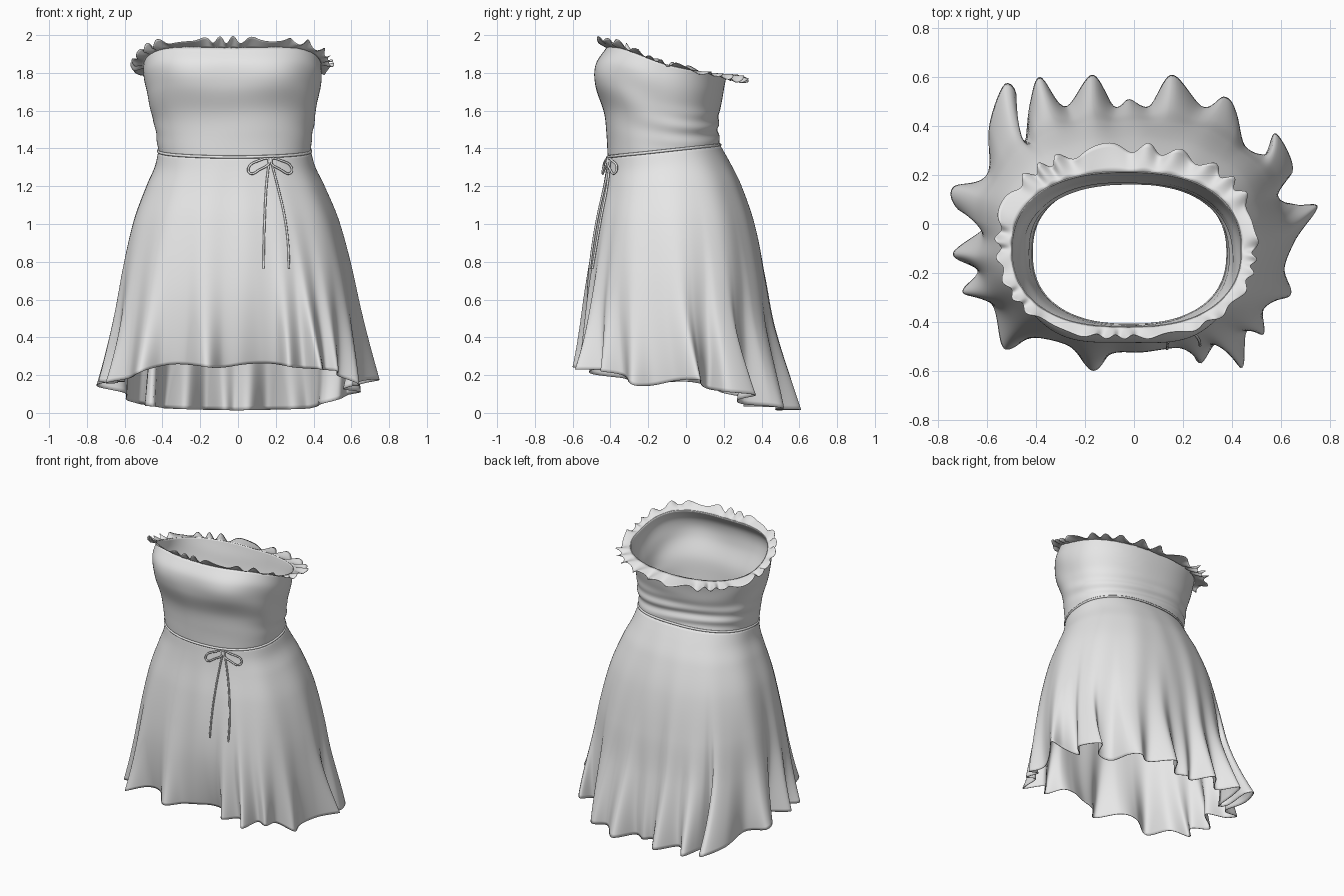
import bpy
from math import sin, cos, pi, exp, atan2, degrees
from mathutils import Vector
from mathutils.bvhtree import BVHTree

cube = bpy.data.objects.get("Cube")
if cube:
    bpy.data.objects.remove(cube)

SEGMENTS = 420

fabric = bpy.data.materials.new("pale_grey_fabric")
fabric.use_nodes = True
fabric.diffuse_color = (0.84, 0.84, 0.84, 1)
fabric.node_tree.nodes["Principled BSDF"].inputs["Base Color"].default_value = fabric.diffuse_color


def smooth(stops, values, t):
    """Smooth curve through the values at the given stops."""
    last = len(stops) - 1

    def slope(k):
        lo, hi = max(k - 1, 0), min(k + 1, last)
        return (values[hi] - values[lo]) / (stops[hi] - stops[lo])

    i = 0
    while i < last - 1 and t > stops[i + 1]:
        i += 1
    span = stops[i + 1] - stops[i]
    u = (t - stops[i]) / span
    v = 1 - u
    return (values[i] * (1 + 2 * u) * v * v + values[i + 1] * u * u * (3 - 2 * u)
            + span * u * v * (slope(i) * v - slope(i + 1) * u))


def bump(distance, width):
    return exp(-(distance / width) ** 2)


def wrap(a):
    return (a + pi) % (2 * pi) - pi


def oval(a, cx, half, front, back, scale):
    """Point of a squarish oval; angle zero faces the front, rising towards +x."""
    r = scale * (abs(sin(a)) ** POWER + abs(cos(a)) ** POWER) ** (-1 / POWER)
    return cx + half * r * sin(a), (front + back) / 2 - (back - front) / 2 * r * cos(a)


def by_angle(values, a, stops=(0, 45, 90, 135, 180)):
    return smooth(stops, values, abs(degrees(wrap(a))))


def waist_z(a):
    return 1.387 - 0.033 * cos(a)


POWER = 2.35

# Bodice: bust bulge, draped wrinkles
BODICE_STOPS = [0, 0.15, 0.35, 0.6, 0.8, 1]
BODICE_HALF = [0.47, 0.47, 0.455, 0.43, 0.415, 0.403]
BODICE_FRONT = [-0.42, -0.475, -0.475, -0.435, -0.42, -0.415]
BODICE_BACK = [0.215, 0.205, 0.19, 0.175, 0.17, 0.18]


def bodice_point(a, t):
    half, front, back = (smooth(BODICE_STOPS, v, t) for v in (BODICE_HALF, BODICE_FRONT, BODICE_BACK))
    w = wrap(a)
    bust = 0.05 * bump(t - 0.25, 0.2) * (bump(w - 0.5, 0.33) + bump(w + 0.5, 0.33))
    drape = sin(pi * t) * 0.006 * sin(13 * t + 3 * cos(a) + sin(3 * a))
    folds = 0.02 * bump(t - 0.78, 0.2) * sin(30 * t + 2 * sin(2 * a)) * (0.5 - 0.5 * cos(a)) ** 2
    x, y = oval(a, -0.03 + 0.012 * t, half, front, back, 1 + bust + drape + folds)
    top = by_angle([1.935, 1.93, 1.845, 1.80, 1.785], a)
    return x, y, top + (waist_z(a) - top) * t


# Skirt: flares downwards from the waist, then blends into a deeply folded hem
SKIRT_STOPS = [0, 0.07, 0.15, 0.3, 0.5, 0.7, 1]
SKIRT_HALF = [0.403, 0.425, 0.47, 0.54, 0.593, 0.622, 0.66]
SKIRT_FRONT = [-0.415, -0.425, -0.44, -0.475, -0.51, -0.535, -0.55]
SKIRT_BACK = [0.18, 0.235, 0.29, 0.36, 0.41, 0.435, 0.5]
HEM_STOPS = (0, 30, 50, 65, 90, 115, 140, 180)
HEM_HEIGHT = [0.25, 0.245, 0.2, 0.15, 0.17, 0.11, 0.035, 0.012]
HEM_OUTLINE = [
    (0.02, -0.49), (0.12, -0.46), (0.21, -0.47), (0.27, -0.57), (0.35, -0.48), (0.44, -0.59),
    (0.46, -0.44), (0.53, -0.45), (0.53, -0.33), (0.64, -0.29), (0.61, -0.17), (0.66, -0.06),
    (0.75, 0.07), (0.66, 0.08), (0.56, 0.12), (0.65, 0.22), (0.58, 0.37), (0.53, 0.28),
    (0.44, 0.3), (0.42, 0.45), (0.37, 0.52), (0.28, 0.48), (0.155, 0.61), (0.06, 0.48),
    (-0.02, 0.51), (-0.08, 0.48), (-0.17, 0.61), (-0.28, 0.48), (-0.385, 0.6), (-0.43, 0.47),
    (-0.45, 0.31), (-0.49, 0.36), (-0.48, 0.53), (-0.53, 0.57), (-0.59, 0.41), (-0.6, 0.2),
    (-0.74, 0.15), (-0.72, 0.06), (-0.6, 0), (-0.74, -0.12), (-0.64, -0.19), (-0.7, -0.28),
    (-0.58, -0.33), (-0.53, -0.51), (-0.4, -0.45), (-0.28, -0.47), (-0.17, -0.6), (-0.08, -0.51)]


def outline_track():
    """Hem outline keyed by direction, averaged over neighbours so folds may overhang."""
    count = len(HEM_OUTLINE)
    keys, xs, ys = [], [], []
    for i in range(-4, count + 4):
        x, y = HEM_OUTLINE[i % count]
        base = atan2(HEM_OUTLINE[i % count][0] / 0.66, -y / 0.53) % (2 * pi)
        keys.append(base + 2 * pi * (i // count))
        xs.append(x)
        ys.append(y)
    spread = [sum(keys[i - 2:i + 3]) / 5 for i in range(2, len(keys) - 2)]
    return spread, xs[2:-2], ys[2:-2]


OUTLINE_KEYS, OUTLINE_X, OUTLINE_Y = outline_track()


def skirt_point(a, t):
    half, front, back = (smooth(SKIRT_STOPS, v, t) for v in (SKIRT_HALF, SKIRT_FRONT, SKIRT_BACK))
    soft = 0.008 * sin(pi * t) * sin(13 * a + 2 * sin(2 * a))
    x, y = oval(a, -0.018 * (1 - t), half, front, back, 1 + soft)
    fold = t ** 3.8
    x += (smooth(OUTLINE_KEYS, OUTLINE_X, a) - x) * fold
    y += (smooth(OUTLINE_KEYS, OUTLINE_Y, a) - y) * fold
    hem = by_angle(HEM_HEIGHT, a, HEM_STOPS) + 0.012 * sin(9 * a) * (0.5 + 0.5 * cos(a))
    return x, y, waist_z(a) + (hem - waist_z(a)) * t


# Neck ruffle: stands up at the front, lies outwards at the back
def ruffle_point(a, t):
    x, y, z = bodice_point(a, 0)
    phase = 25 * a + 2 * sin(5 * a) + 1.5 * sin(8 * a + 1)
    reach = by_angle([0.04, 0.045, 0.055, 0.085, 0.1], a) * t * (1 + 0.22 * sin(phase + 1.2))
    lift = by_angle([0.042, 0.032, 0.005, -0.015, -0.028], a) * t
    flutter = 0.014 * t * (sin(phase) + 0.4 * sin(phase + 7 * a))
    return x + sin(a) * reach, y - cos(a) * reach, z + lift + flutter


def cloth(name, point, rows, thickness):
    verts = [point(2 * pi * j / SEGMENTS, i / rows) for i in range(rows + 1) for j in range(SEGMENTS)]
    faces = []
    for i in range(rows):
        for j in range(SEGMENTS):
            k = (j + 1) % SEGMENTS
            upper, lower = i * SEGMENTS, (i + 1) * SEGMENTS
            faces.append((upper + j, lower + j, lower + k, upper + k))
    mesh = bpy.data.meshes.new(name)
    mesh.from_pydata(verts, [], faces)
    mesh.materials.append(fabric)
    mesh.shade_smooth()
    obj = bpy.data.objects.new(name, mesh)
    bpy.context.collection.objects.link(obj)
    shell = obj.modifiers.new("thickness", "SOLIDIFY")
    shell.thickness = thickness
    shell.offset = -1
    return BVHTree.FromPolygons(verts, faces)


def cord(name, points, radius, closed=False):
    data = bpy.data.curves.new(name, "CURVE")
    data.dimensions = "3D"
    data.bevel_depth = radius
    data.bevel_resolution = 2
    data.resolution_u = 6
    data.use_fill_caps = True
    spline = data.splines.new("BEZIER")
    spline.bezier_points.add(len(points) - 1)
    for knot, p in zip(spline.bezier_points, points):
        knot.co = p
        knot.handle_left_type = knot.handle_right_type = "AUTO"
    spline.use_cyclic_u = closed
    data.materials.append(fabric)
    bpy.context.collection.objects.link(bpy.data.objects.new(name, data))


cloth("bodice", bodice_point, 40, 0.004)
skirt_tree = cloth("skirt", skirt_point, 64, 0.004)
cloth("neck_ruffle", ruffle_point, 6, 0.003)
cord("waist_cord", [skirt_point(2 * pi * j / 64, 0) for j in range(64)], 0.008, True)


# Bow, laid on the front of the skirt
def on_skirt(x, z, gap=0.008):
    hit = skirt_tree.ray_cast(Vector((x, -2, z)), Vector((0, 1, 0)))[0]
    return (x, hit.y - gap, z)


KNOT_X = 0.17
LOOP = [(0.005, 1.338), (0.06, 1.335), (0.115, 1.295), (0.105, 1.268), (0.06, 1.285)]
for name, side in (("left", 1), ("right", -1)):
    cord("bow_loop_" + name, [on_skirt(KNOT_X + side * dx, z, 0.018) for dx, z in LOOP], 0.006, True)

TAILS = {"left": [(0.175, 1.335), (0.21, 1.2), (0.245, 1.05), (0.265, 0.9), (0.27, 0.765)],
         "right": [(0.165, 1.335), (0.15, 1.2), (0.142, 1.05), (0.137, 0.9), (0.135, 0.765)]}
for name, path in TAILS.items():
    cord("bow_tail_" + name, [on_skirt(x, z) for x, z in path], 0.006)
cord("bow_knot", [on_skirt(KNOT_X, z, 0.014) for z in (1.35, 1.326)], 0.013)
